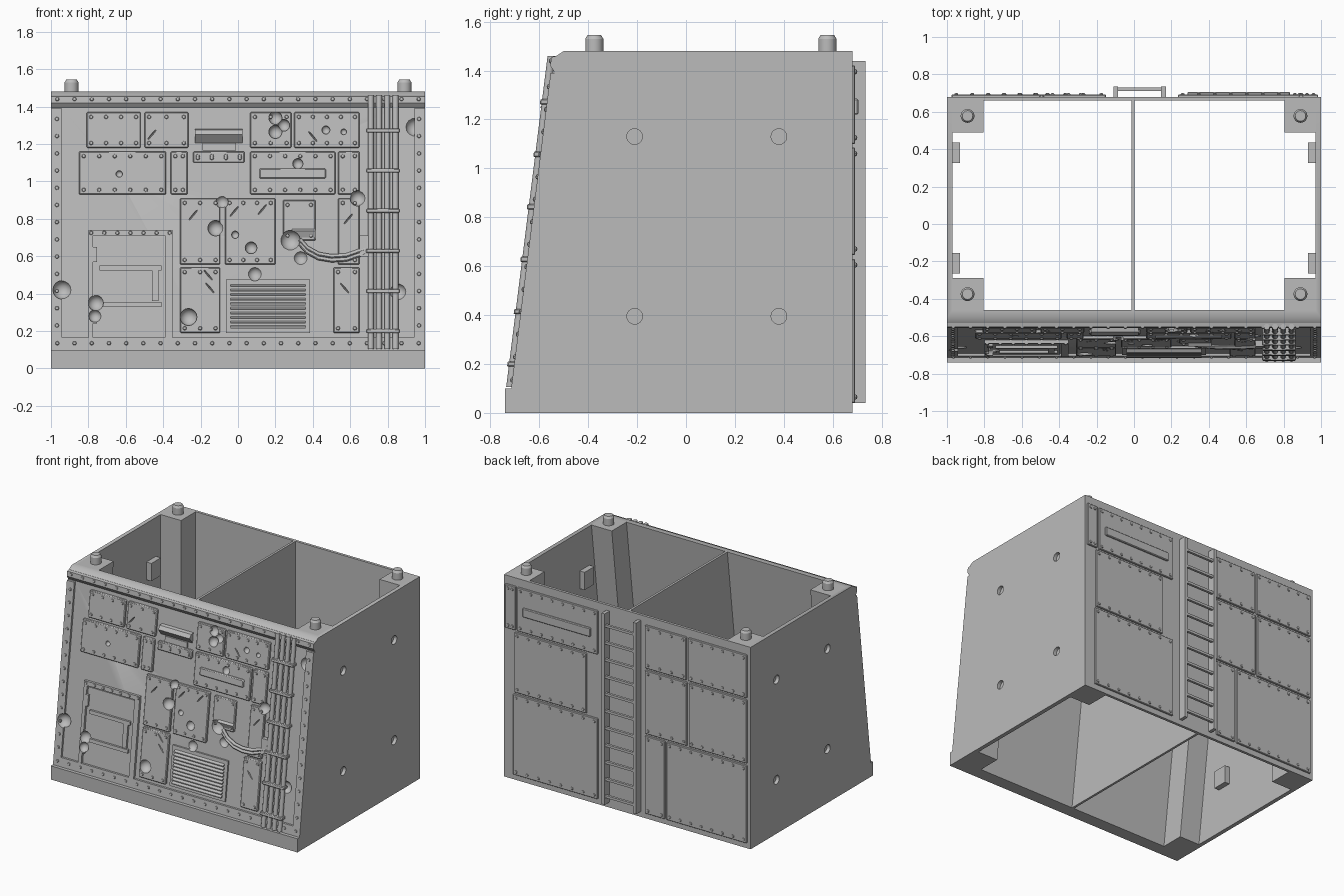
import bpy, bmesh, math
from mathutils import Matrix, Vector

if "Cube" in bpy.data.objects:
    bpy.data.objects.remove(bpy.data.objects["Cube"])

grey = bpy.data.materials.new("plain_grey")
grey.use_nodes = True
grey.diffuse_color = (0.5, 0.5, 0.5, 1)
grey.node_tree.nodes["Principled BSDF"].inputs["Base Color"].default_value = grey.diffuse_color


def front_y(z):
    """Depth of the leaning front wall at height z."""
    return -0.70 + 0.125 * (z - 0.1)


def finish(bm, name, lean=False):
    """Turn a bmesh into an object; lean parts follow the front wall."""
    if lean:
        for v in bm.verts:
            v.co.y += front_y(v.co.z)
    bmesh.ops.recalc_face_normals(bm, faces=bm.faces)
    me = bpy.data.meshes.new(name)
    bm.to_mesh(me)
    bm.free()
    me.materials.append(grey)
    ob = bpy.data.objects.new(name, me)
    bpy.context.collection.objects.link(ob)
    return ob


def box(bm, x0, x1, y0, y1, z0, z1, bevel=0):
    mat = Matrix.Translation(((x0 + x1) / 2, (y0 + y1) / 2, (z0 + z1) / 2))
    mat = mat @ Matrix.Diagonal((x1 - x0, y1 - y0, z1 - z0, 1))
    verts = bmesh.ops.create_cube(bm, size=1, matrix=mat)["verts"]
    if bevel:
        edges = {e for v in verts for e in v.link_edges}
        bmesh.ops.bevel(bm, geom=list(edges), offset=bevel, segments=1, affect="EDGES")


def prism(bm, profile, x0, x1):
    """Extrude a (y, z) profile along x."""
    face = bm.faces.new([bm.verts.new((x0, y, z)) for y, z in profile])
    out = bmesh.ops.extrude_face_region(bm, geom=[face])["geom"]
    moved = [g for g in out if isinstance(g, bmesh.types.BMVert)]
    bmesh.ops.translate(bm, verts=moved, vec=(x1 - x0, 0, 0))


def ball(bm, x, y, z, r, scale=(1, 1, 1), tilt=0, seg=16):
    mat = Matrix.Translation((x, y, z)) @ Matrix.Rotation(tilt, 4, "Y") @ Matrix.Diagonal((*scale, 1))
    bmesh.ops.create_uvsphere(bm, u_segments=seg, v_segments=seg // 2, radius=r, matrix=mat)


def cylinder(bm, a, b, r, r2=None, seg=16):
    a, b = Vector(a), Vector(b)
    mat = Matrix.Translation((a + b) / 2) @ (b - a).to_track_quat("Z", "Y").to_matrix().to_4x4()
    bmesh.ops.create_cone(bm, cap_ends=True, segments=seg, radius1=r, radius2=r if r2 is None else r2,
                          depth=(b - a).length, matrix=mat)


def rivet(bm, x, y, z):
    ball(bm, x, y, z, 0.011, (1, 0.8, 1), seg=8)


def rivet_rows(bm, x0, x1, y, z0, z1, gap):
    """Rivets along the top and bottom edges of a plate."""
    n = max(1, round((x1 - x0 - 0.05) / gap))
    for i in range(n + 1):
        for z in (z0 + 0.025, z1 - 0.025):
            rivet(bm, x0 + 0.025 + (x1 - x0 - 0.05) * i / n, y, z)


def cut(ob, cutter):
    mod = ob.modifiers.new("cut", "BOOLEAN")
    mod.object, mod.solver, mod.use_self = cutter, "EXACT", True
    bpy.context.view_layer.objects.active = ob
    bpy.ops.object.modifier_apply(modifier=mod.name)


# Hollow shell with a leaning front, open above and below
bm = bmesh.new()
prism(bm, [(-0.74, 0), (-0.74, 0.1), (-0.70, 0.1), (-0.53, 1.46), (-0.5, 1.48), (0.68, 1.48), (0.68, 0)], -1, 1)
shell = finish(bm, "shell")
bm = bmesh.new()
prism(bm, [(-0.6575, -0.1), (-0.4475, 1.58), (0.66, 1.58), (0.66, -0.1)], -0.97, 0.97)
hollow = finish(bm, "hollow_cutter")

# Sockets in both sides, with backing blocks inside
holes, blocks = bmesh.new(), bmesh.new()
for s in (-1, 1):
    for y in (-0.21, 0.38):
        for z in (0.395, 1.13):
            cylinder(holes, (s * 0.95, y, z), (s * 1.05, y, z), 0.032, seg=24)
            box(blocks, *sorted((s * 0.93, s * 0.975)), y - 0.055, y + 0.055, z - 0.065, z + 0.065)
socket_cutter = finish(holes, "socket_cutter")
finish(blocks, "socket_blocks")

# Impact craters and scratches in the front: x, z, radius
craters = [(-0.94, 0.42, 0.05), (0.945, 1.29, 0.05), (0.855, 0.41, 0.045), (-0.76, 0.35, 0.042),
           (-0.765, 0.28, 0.034), (-0.265, 0.275, 0.046), (-0.12, 0.75, 0.042), (-0.085, 0.89, 0.034),
           (0.09, 0.505, 0.038), (0.07, 0.645, 0.032), (0.28, 0.685, 0.054), (0.335, 0.59, 0.038),
           (0.64, 0.91, 0.042), (0.2, 1.34, 0.036), (0.2, 1.265, 0.036), (0.245, 1.3, 0.032),
           (0.32, 1.095, 0.028), (0.47, 1.275, 0.022), (0.565, 1.265, 0.016), (-0.635, 1.04, 0.018),
           (-0.015, 0.715, 0.02)]
scratches = [(-0.24, 0.82), (-0.15, 0.43), (-0.02, 0.84), (0.57, 0.43), (0.59, 0.8), (-0.16, 0.5), (-0.46, 1.25),
             (0.4, 1.24), (0.13, 0.85)]
bm = bmesh.new()
for x, z, r in craters:
    ball(bm, x, -0.015, z, r)
for i, (x, z) in enumerate(scratches):
    ball(bm, x, -0.015, z, 0.04, (0.13, 0.25, 1), 0.7 * (-1) ** i, 8)
crater_cutter = finish(bm, "crater_cutter", True)

# Front plates, standing proud of the leaning wall: x0, x1, z0, z1
upper, middle, low_mid, low = (1.18, 1.37), (0.93, 1.16), (0.555, 0.91), (0.19, 0.54)
rows = [(upper, [(-0.81, -0.52), (-0.50, -0.265), (0.065, 0.285), (0.30, 0.65)]),
        (middle, [(-0.85, -0.385), (-0.36, -0.27), (0.065, 0.52), (0.535, 0.65)]),
        (low_mid, [(-0.31, -0.095), (-0.07, 0.20), (0.535, 0.65)]),
        (low, [(-0.31, -0.095), (0.51, 0.65)]),
        ((0.685, 0.90), [(0.24, 0.415)]), ((1.10, 1.16), [(-0.24, 0.035)])]
plates, rivets = bmesh.new(), bmesh.new()
for (z0, z1), spans in rows:
    for x0, x1 in spans:
        box(plates, x0, x1, -0.018, 0.006, z0, z1, 0.005)
        rivet_rows(rivets, x0, x1, -0.018, z0, z1, 0.085)
front_plates = finish(plates, "front_plates", True)

# Riveted frame round the front
bm = bmesh.new()
prism(bm, [(0.005, 1.39), (0, 1.395), (-0.02, 1.42), (-0.02, 1.455), (0.005, 1.46)], -1, 1)
for s in (-1, 1):
    box(bm, *sorted((s * 0.94, s)), -0.015, 0.005, 0.1, 1.39)
box(bm, -0.94, 0.94, -0.015, 0.005, 0.1, 0.165)
front_frame = finish(bm, "front_frame", True)
for i in range(22):
    x = -0.966 + i * 0.092
    rivet(rivets, x, -0.015, 0.135)
    rivet(rivets, x, -0.02, 1.44)
for i in range(13):
    for x in (-0.968, 0.968):
        rivet(rivets, x, -0.015, 0.23 + i * 0.092)

# Door with frame, hinges and handle bars
bm = bmesh.new()
for part in [(-0.80, -0.35, 0.71, 0.74), (-0.80, -0.775, 0.165, 0.71), (-0.39, -0.35, 0.165, 0.71)]:
    box(bm, *part[:2], -0.018, 0.005, *part[2:])
door_frame = finish(bm, "door_frame", True)
rivet_rows(rivets, -0.81, -0.34, -0.018, 0.70, 0.75, 0.07)
bm = bmesh.new()
box(bm, -0.77, -0.395, -0.007, 0.005, 0.175, 0.70)
door = finish(bm, "door", True)
bm = bmesh.new()
for part in [(-0.74, -0.41, 0.525, 0.55), (-0.46, -0.425, 0.36, 0.525), (-0.74, -0.41, 0.33, 0.355),
             (-0.785, -0.755, 0.57, 0.65), (-0.785, -0.755, 0.24, 0.32)]:
    box(bm, *part[:2], -0.022, 0, *part[2:])
door_bars = finish(bm, "door_bars", True)

# Vent with slats
bm = bmesh.new()
box(bm, -0.065, 0.385, -0.012, 0.005, 0.19, 0.475)
vent_panel = finish(bm, "vent_panel", True)
bm = bmesh.new()
for i in range(10):
    z = 0.215 + i * 0.0245
    prism(bm, [(-0.005, z), (-0.03, z), (-0.03, z + 0.006), (-0.005, z + 0.018)], -0.04, 0.36)
finish(bm, "vent_slats", True)

# Visor, slot cover and junction box hood
bm = bmesh.new()
prism(bm, [(0.005, 1.28), (-0.025, 1.275), (-0.04, 1.25), (0.005, 1.2)], -0.23, 0.025)
box(bm, -0.19, -0.01, -0.012, 0.005, 1.165, 1.205)
finish(bm, "visor", True)
bm = bmesh.new()
box(bm, 0.115, 0.47, -0.03, -0.01, 1.015, 1.07, 0.006)
slot_cover = finish(bm, "slot_cover", True)
bm = bmesh.new()
prism(bm, [(-0.01, 0.75), (-0.035, 0.735), (-0.01, 0.685)], 0.29, 0.415)
junction_hood = finish(bm, "junction_hood", True)

# Vertical pipes with clamps, and cables leading to them
bm = bmesh.new()
for i in range(4):
    x = 0.71 + i * 0.044
    cylinder(bm, (x, -0.02, 0.105), (x, -0.02, 1.46), 0.016, seg=12)
finish(bm, "pipes", True)
bm = bmesh.new()
for i in range(6):
    z = 0.2 + i * 0.2145
    box(bm, 0.685, 0.865, -0.043, 0, z - 0.011, z + 0.011, 0.004)
box(bm, 0.65, 0.70, -0.03, 0, 0.6, 0.71)
finish(bm, "pipe_clamps", True)
bm = bmesh.new()
path = [(0.33, 0.69), (0.37, 0.645), (0.43, 0.612), (0.5, 0.6), (0.58, 0.605), (0.68, 0.64)]
for drop in (0, 0.022):
    for (xa, za), (xb, zb) in zip(path, path[1:]):
        cylinder(bm, (xa, -0.02, za - drop), (xb, -0.02, zb - drop), 0.011, seg=10)
        ball(bm, xb, -0.02, zb - drop, 0.011, seg=10)
finish(bm, "cables", True)
finish(rivets, "front_rivets", True)

# Carve the shell and the damaged front parts
for cutter in (hollow, socket_cutter, crater_cutter):
    cut(shell, cutter)
for ob in (front_plates, front_frame, door_frame, door, door_bars, vent_panel, slot_cover, junction_hood):
    cut(ob, crater_cutter)
for cutter in (hollow, socket_cutter, crater_cutter):
    bpy.data.objects.remove(cutter)

# Corner posts, stacking pins and the dividing wall
posts, pins = bmesh.new(), bmesh.new()
for s in (-1, 1):
    x0, x1 = sorted((s * 0.805, s * 0.98))
    box(posts, x0, x1, 0.49, 0.67, 0, 1.48)
    prism(posts, [(-0.655, 0), (-0.47, 1.48), (-0.29, 1.48), (-0.475, 0)], x0, x1)
    for y in (-0.375, 0.578):
        cylinder(pins, (s * 0.89, y, 1.47), (s * 0.89, y, 1.53), 0.037, seg=24)
        cylinder(pins, (s * 0.89, y, 1.53), (s * 0.89, y, 1.545), 0.037, 0.028, 24)
finish(posts, "corner_posts")
finish(pins, "stacking_pins")
bm = bmesh.new()
prism(bm, [(-0.655, 0), (-0.47, 1.48), (0.67, 1.48), (0.67, 0)], -0.013, 0.004)
finish(bm, "divider")

# Back plates with rivets
back = [(0.90, 0.985, 1.10, 1.42), (0.235, 0.885, 1.10, 1.42), (0.325, 0.91, 0.645, 1.085),
        (0.235, 0.92, 0.04, 0.63), (-0.485, -0.15, 1.105, 1.42), (-0.975, -0.5, 1.105, 1.42),
        (-0.49, -0.15, 0.625, 1.09), (-0.975, -0.505, 0.625, 1.09), (-0.31, -0.15, 0.04, 0.61),
        (-0.975, -0.325, 0.04, 0.61)]
plates, rivets = bmesh.new(), bmesh.new()
for x0, x1, z0, z1 in back:
    box(plates, x0, x1, 0.67, 0.692, z0, z1, 0.004)
    rivet_rows(rivets, x0, x1, 0.692, z0, z1, 0.09)
box(plates, 0.285, 0.835, 0.685, 0.705, 1.22, 1.285, 0.005)
finish(plates, "back_plates")
finish(rivets, "back_rivets")

# Ladder
bm = bmesh.new()
for x in (-0.11, 0.145):
    box(bm, x, x + 0.025, 0.675, 0.735, 0.04, 1.44)
finish(bm, "ladder_rails")
bm = bmesh.new()
for i in range(11):
    z = 0.1 + i * 0.125
    box(bm, -0.09, 0.15, 0.712, 0.73, z - 0.009, z + 0.009)
finish(bm, "ladder_rungs")

# Smooth round parts while keeping edges sharp
for ob in bpy.context.collection.objects:
    if ob.type == "MESH" and grey.name in ob.data.materials:
        ob.data.polygons.foreach_set("use_smooth", [True] * len(ob.data.polygons))
        ob.data.set_sharp_from_angle(angle=math.radians(35))
